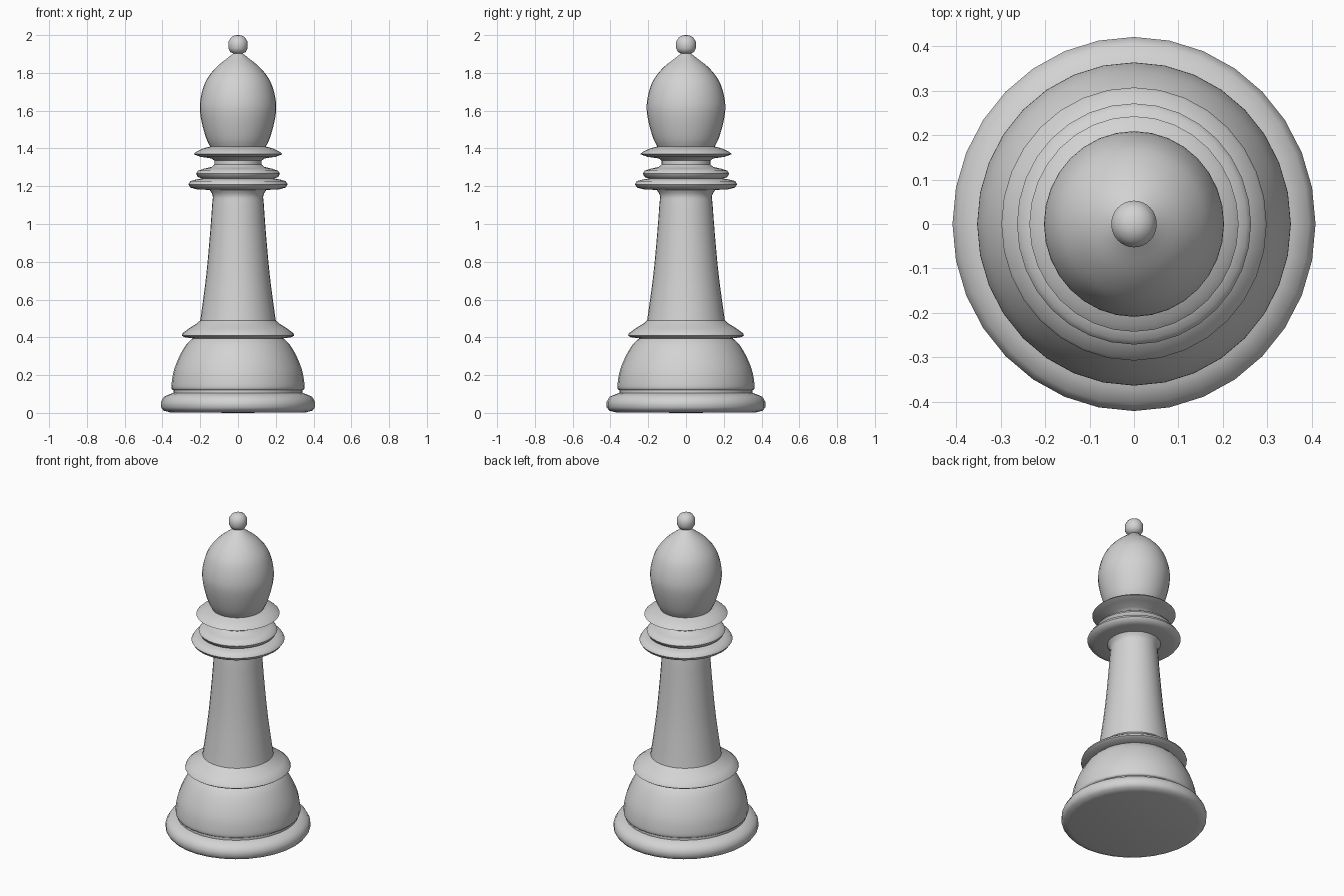
import bpy
import bmesh
import math
from mathutils import Matrix

SIDES = 32
STRETCH = 1.03  # slightly deeper than wide

cube = bpy.data.objects.get("Cube")
if cube:
    bpy.data.objects.remove(cube, do_unlink=True)

grey = bpy.data.materials.new("light grey")
grey.use_nodes = True
shade = (0.65, 0.65, 0.65, 1.0)
grey.diffuse_color = shade
grey.node_tree.nodes["Principled BSDF"].inputs["Base Color"].default_value = shade


def soften(points, steps=3):
    """Refine a (radius, height) profile with a smooth curve through its points."""
    padded = [points[0]] + points + [points[-1]]
    result = []
    for a, b, c, d in zip(padded, padded[1:], padded[2:], padded[3:]):
        for step in range(steps):
            t = step / steps
            result.append(tuple(
                q + t * ((r - p) + t * ((2 * p - 5 * q + 4 * r - s)
                                        + t * (3 * q - p - 3 * r + s))) / 2
                for p, q, r, s in zip(a, b, c, d)))
    return result + [points[-1]]


def turn(name, points):
    """Turn a (radius, height) profile around the upright axis."""
    bm = bmesh.new()
    verts = [bm.verts.new((radius, 0, height)) for radius, height in points]
    edges = [bm.edges.new(pair) for pair in zip(verts, verts[1:])]
    bmesh.ops.spin(bm, geom=verts + edges, cent=(0, 0, 0), axis=(0, 0, 1),
                   angle=math.tau, steps=SIDES, use_duplicate=False)
    bmesh.ops.remove_doubles(bm, verts=bm.verts, dist=0.0005)
    bmesh.ops.transform(bm, matrix=Matrix.Diagonal((1, STRETCH, 1, 1)), verts=bm.verts)
    bmesh.ops.recalc_face_normals(bm, faces=bm.faces)
    # Open shells: make every wall face outwards along its profile
    bm.normal_update()
    volume = sum(f.normal.x * f.calc_center_median().x * f.calc_area() for f in bm.faces)
    if volume < 0:
        bmesh.ops.reverse_faces(bm, faces=bm.faces)
    mesh = bpy.data.meshes.new(name)
    bm.to_mesh(mesh)
    bm.free()
    mesh.materials.append(grey)
    part = bpy.data.objects.new(name, mesh)
    bpy.context.scene.collection.objects.link(part)
    bpy.ops.object.select_all(action="DESELECT")
    part.select_set(True)
    bpy.context.view_layer.objects.active = part
    bpy.ops.object.shade_smooth_by_angle(angle=math.radians(50))
    return part


# Foot with a rounded rim and a narrow groove above it
turn("foot", [(0, 0), (0.36, 0.003), (0.395, 0.012), (0.408, 0.03), (0.408, 0.058),
              (0.393, 0.085), (0.36, 0.1), (0.342, 0.105), (0.342, 0.12)])

# Rounded bowl
turn("bowl", soften([(0.342, 0.12), (0.352, 0.13), (0.35, 0.17), (0.338, 0.23),
                     (0.31, 0.3), (0.275, 0.36), (0.24, 0.395)]))

# Sloped lower collar
turn("lower_collar", [(0.24, 0.395), (0.285, 0.401), (0.298, 0.41), (0.293, 0.422),
                      (0.26, 0.447), (0.22, 0.472), (0.2, 0.49)])

# Tapering stem
turn("stem", soften([(0.2, 0.49), (0.19, 0.56), (0.167, 0.74), (0.148, 0.95),
                     (0.137, 1.1), (0.134, 1.15), (0.15, 1.18)]))

# Stacked neck rings
turn("wide_ring", [(0.15, 1.18), (0.22, 1.184), (0.252, 1.193), (0.263, 1.21),
                   (0.253, 1.227), (0.22, 1.236), (0.19, 1.241)])
turn("narrow_ring", [(0.19, 1.241), (0.212, 1.248), (0.222, 1.267), (0.212, 1.282),
                     (0.18, 1.293), (0.14, 1.302), (0.125, 1.315)])
turn("upper_collar", [(0.125, 1.315), (0.125, 1.335), (0.14, 1.347), (0.2, 1.356),
                      (0.235, 1.37), (0.222, 1.382), (0.185, 1.4), (0.147, 1.41)])

# Pointed head
turn("head", soften([(0.147, 1.41), (0.167, 1.45), (0.188, 1.52), (0.201, 1.59),
                     (0.201, 1.645), (0.188, 1.71), (0.163, 1.77), (0.115, 1.83),
                     (0.06, 1.875), (0.025, 1.903)]))

# Small knob on the tip
turn("finial", [(0.025, 1.903), (0.04, 1.91), (0.051, 1.93), (0.051, 1.965),
                (0.037, 1.988), (0.018, 1.998), (0, 2)])
